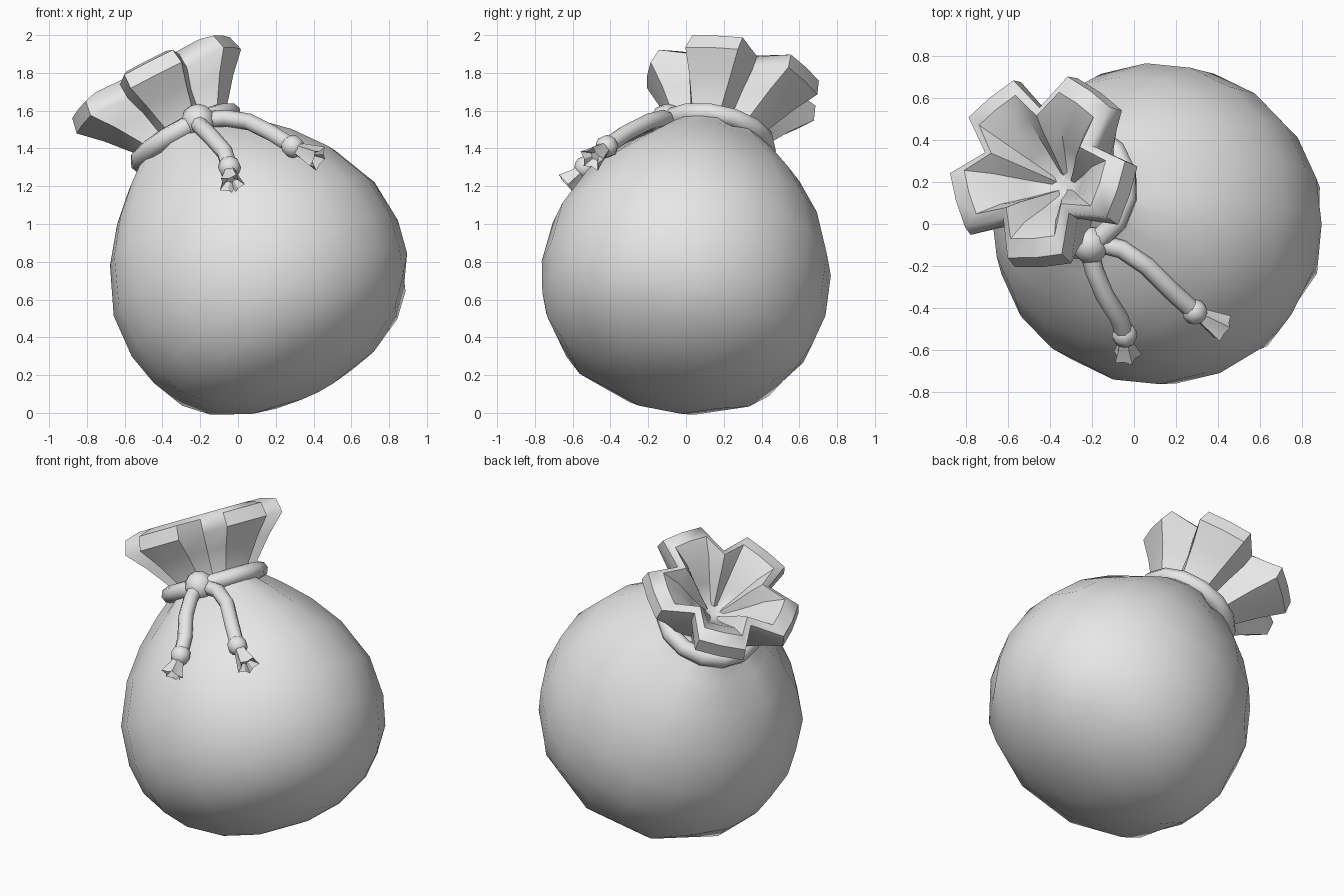
import bpy, bmesh, math
from mathutils import Vector

cube = bpy.data.objects.get("Cube")
if cube:
    bpy.data.objects.remove(cube, do_unlink=True)

grey = bpy.data.materials.new("plain_grey")
grey.use_nodes = True
grey.diffuse_color = (0.8, 0.8, 0.8, 1)
grey.node_tree.nodes["Principled BSDF"].inputs["Base Color"].default_value = (0.8, 0.8, 0.8, 1)

# Leaning axis of the sack, a little narrower from front to back
CENTRE = Vector((0.11, 0, 0.72))
AXIS = Vector((-0.458, 0.183, 0.87)).normalized()
U = (Vector((1, 0, 0)) - AXIS * AXIS.x).normalized()
V = AXIS.cross(U) * 0.965
COLUMNS = 20                       # five lobes of four columns
PHASE = math.radians(-56)          # angle of the first valley


def finish(ob, name, angle):
    ob.name = name
    ob.data.materials.clear()
    ob.data.materials.append(grey)
    bpy.ops.object.select_all(action="DESELECT")
    bpy.context.view_layer.objects.active = ob
    ob.select_set(True)
    bpy.ops.object.shade_smooth_by_angle(angle=math.radians(angle))


def loft(name, rings, angle=45):
    """Skin a row of equal rings and close both ends."""
    bm = bmesh.new()
    rows = [[bm.verts.new(p) for p in ring] for ring in rings]
    n = len(rows[0])
    for a, b in zip(rows, rows[1:]):
        for j in range(n):
            k = (j + 1) % n
            bm.faces.new((a[j], a[k], b[k], b[j]))
    for row in (rows[0], rows[-1]):
        mid = bm.verts.new(sum((v.co for v in row), Vector()) / n)
        for j in range(n):
            bm.faces.new((row[j], row[(j + 1) % n], mid))
    bmesh.ops.recalc_face_normals(bm, faces=bm.faces)
    mesh = bpy.data.meshes.new(name)
    bm.to_mesh(mesh)
    bm.free()
    ob = bpy.data.objects.new(name, mesh)
    bpy.context.collection.objects.link(ob)
    finish(ob, name, angle)


def sack_ring(middle, radius):
    """Ring around the sack axis; radius depends on the column."""
    ring = []
    for j in range(COLUMNS):
        t = PHASE + math.tau * j / COLUMNS
        ring.append(middle + (U * math.cos(t) + V * math.sin(t)) * radius(j))
    return ring


# Round body: coarser underneath, pleated towards the neck
def body_ring(height, r, pleat):
    chord = math.cos(math.tau / COLUMNS) if height < -0.35 else 1
    return sack_ring(CENTRE + AXIS * height,
                     lambda j: r * (chord if j % 2 else 1) * (1 - pleat * (j % 4 == 0)))


BODY = [(-0.67, 0.16, 0), (-0.62, 0.38, 0), (-0.51, 0.585, 0), (-0.39, 0.7, 0),
        (-0.25, 0.755, 0), (-0.07, 0.793, 0), (0.17, 0.777, 0), (0.42, 0.67, 0.015),
        (0.6, 0.535, 0.05), (0.74, 0.39, 0.1), (0.83, 0.28, 0.16), (0.9, 0.23, 0.18)]
loft("sack_body", [body_ring(*row) for row in BODY], 40)


# Five-lobed ruffle, bent slightly back, with a thick rounded lip and a funnel
def ruffle_ring(height, tip, valley):
    bend = Vector((-0.02, 0.05, 0.01)) * (height - 0.84) / 0.35
    return sack_ring(CENTRE + AXIS * height + bend,
                     lambda j: (valley, tip, tip * 0.97, tip)[j % 4])


RUFFLE = [(0.82, 0.25, 0.2), (0.9, 0.28, 0.2), (1.02, 0.385, 0.24), (1.12, 0.49, 0.3),
          (1.2, 0.47, 0.3), (1.225, 0.38, 0.25), (1.16, 0.27, 0.19),
          (1.05, 0.16, 0.11), (0.96, 0.06, 0.04)]
loft("sack_ruffle", [ruffle_ring(*row) for row in RUFFLE], 50)

# Cord ring around the neck
bpy.ops.mesh.primitive_torus_add(
    major_radius=0.277, minor_radius=0.052, major_segments=14, minor_segments=8,
    location=CENTRE + AXIS * 0.846, rotation=AXIS.to_track_quat("Z", "Y").to_euler())
finish(bpy.context.object, "neck_cord", 60)


def ball(name, place, size, direction=AXIS):
    bpy.ops.mesh.primitive_uv_sphere_add(
        segments=8, ring_count=6, radius=size, location=place,
        rotation=direction.to_track_quat("Z", "Y").to_euler())
    finish(bpy.context.object, name, 60)


def round_ring(place, direction, radii):
    turn = direction.to_track_quat("Z", "Y")
    n = len(radii)
    return [place + turn @ Vector((r * math.cos(math.tau * i / n), r * math.sin(math.tau * i / n), 0))
            for i, r in enumerate(radii)]


# Hanging cord with a bead and a flared star-shaped end
def cord(side, points):
    *path, tip = [Vector(p) for p in points]
    bead = path[-1]
    rings = []
    for i, p in enumerate(path):
        d = path[min(i + 1, len(path) - 1)] - path[max(i - 1, 0)]
        rings.append(round_ring(p, d, [0.045] * 8))
    loft(side + "_cord", rings, 60)
    out = (tip - bead).normalized()
    ball(side + "_bead", bead, 0.062, out)
    end = [round_ring(bead + out * 0.03, out, [0.035] * 10),
           round_ring(bead + out * 0.07, out, [0.045, 0.036] * 5),
           round_ring(tip, out, [0.072, 0.045] * 5),
           round_ring(tip - out * 0.04, out, [0.03, 0.018] * 5)]
    loft(side + "_tassel", end, 30)


ball("knot", (-0.21, -0.1, 1.545), 0.092)
cord("right", [(-0.22, -0.11, 1.54), (-0.19, -0.22, 1.51), (-0.14, -0.34, 1.46),
               (-0.07, -0.45, 1.38), (-0.045, -0.53, 1.3), (-0.035, -0.63, 1.21)])
cord("left", [(-0.18, -0.09, 1.55), (-0.06, -0.12, 1.56), (0.06, -0.2, 1.54),
              (0.18, -0.32, 1.48), (0.29, -0.42, 1.41), (0.425, -0.5, 1.345)])
